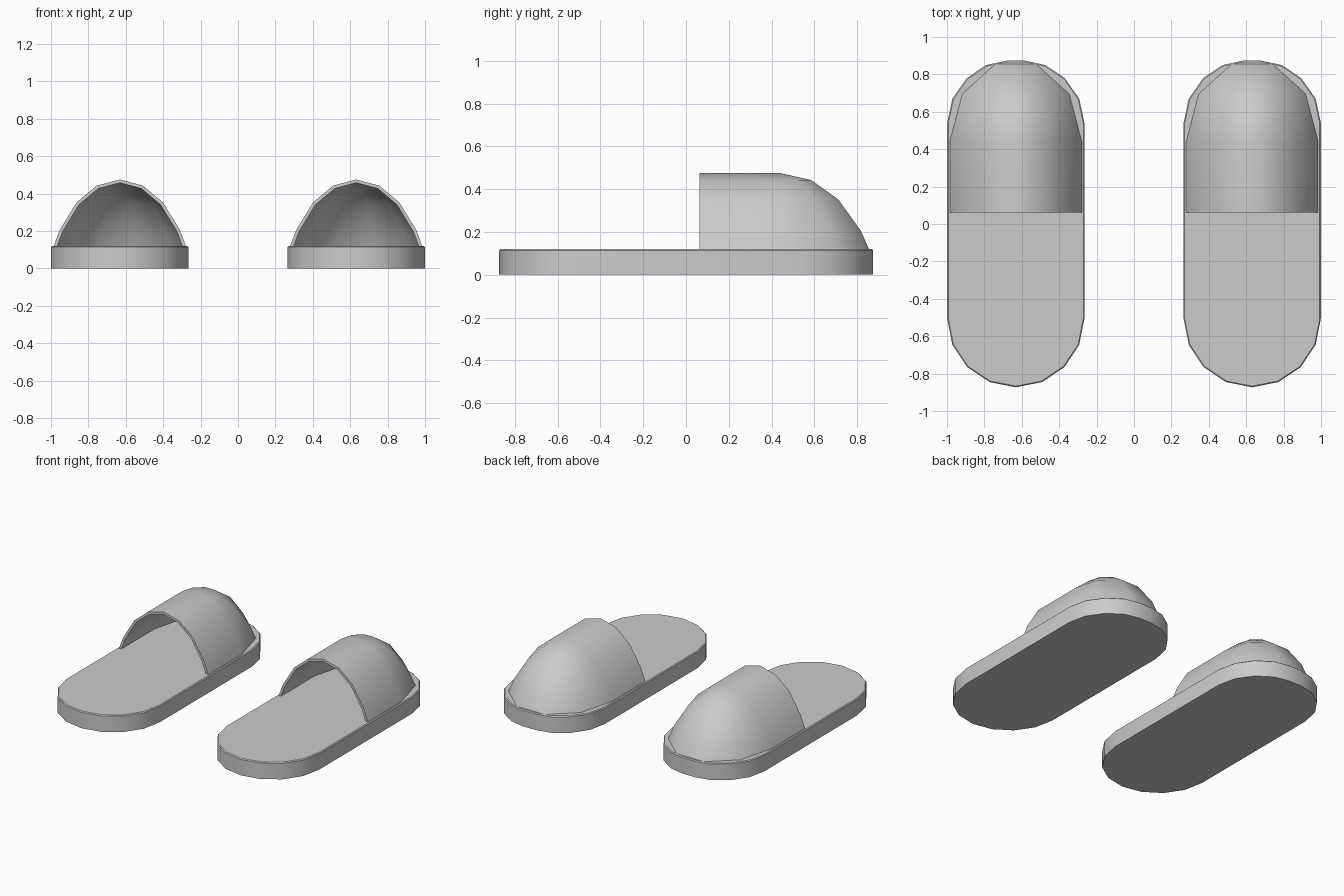
import bpy
import bmesh
from math import sin, cos, radians

if "Cube" in bpy.data.objects:
    bpy.data.objects.remove(bpy.data.objects["Cube"])

CX = 0.632          # centre line of each slipper
SOLE_TOP = 0.12


def make_object(name, verts, faces):
    mesh = bpy.data.meshes.new(name)
    mesh.from_pydata(verts, [], faces)
    obj = bpy.data.objects.new(name, mesh)
    bpy.context.collection.objects.link(obj)
    return obj


def edit(obj, func):
    bm = bmesh.new()
    bm.from_mesh(obj.data)
    func(bm)
    bm.to_mesh(obj.data)
    bm.free()


def finish(obj, angle):
    # mirror to the other foot, apply modifiers, smooth
    mir = obj.modifiers.new("mirror", 'MIRROR')
    mir.use_mirror_merge = False
    bpy.ops.object.select_all(action='DESELECT')
    obj.select_set(True)
    bpy.context.view_layer.objects.active = obj
    for m in list(obj.modifiers):
        bpy.ops.object.modifier_apply(modifier=m.name)
    bpy.ops.object.shade_smooth_by_angle(angle=radians(angle))


# Sole: round heel, slightly flattened toe
toe = [(0.367, 0.54), (0.339, 0.67), (0.262, 0.78), (0.158, 0.85), (0.05, 0.873)]
toe += [(-x, y) for x, y in reversed(toe)]
heel = [(0.367 * cos(radians(a * 22.5)), -0.506 + 0.367 * sin(radians(a * 22.5)))
        for a in range(8, 17)]
outline = [(CX + x, y, 0) for x, y in toe + heel]
sole = make_object("sole", outline, [list(range(len(outline)))])


def raise_sole(bm):
    res = bmesh.ops.extrude_face_region(bm, geom=bm.faces[:])
    top = [v for v in res["geom"] if isinstance(v, bmesh.types.BMVert)]
    bmesh.ops.translate(bm, verts=top, vec=(0, 0, SOLE_TOP))
    bmesh.ops.recalc_face_normals(bm, faces=bm.faces)
    rim = [e for e in bm.edges if all(v.co.z > 0.1 for v in e.verts)]
    bmesh.ops.bevel(bm, geom=rim, offset=0.006, segments=1, affect='EDGES')


edit(sole, raise_sole)
finish(sole, 40)

# Upper: half dome at the toe, continued by an open arch
rings = [(0, 0.475), (0.35, 0.442), (0.655, 0.352), (0.91, 0.205), (1, SOLE_TOP)]
RX, RY, Y_DOME, Y_OPEN = 0.353, 0.436, 0.44, 0.062
verts, faces = [], []
for s, z in rings:
    verts.append((CX + RX * s, Y_OPEN, z))
    for j in range(6):
        a = radians(36 * j)
        verts.append((CX + RX * s * cos(a), Y_DOME + RY * s * sin(a), z))
    verts.append((CX - RX * s, Y_OPEN, z))
for k in range(1, len(rings)):
    for i in range(7):
        o, n = k * 8 + i, (k - 1) * 8 + i
        faces.append((o, o + 1, n + 1, n))
upper = make_object("upper", verts, faces)
edit(upper, lambda bm: bmesh.ops.remove_doubles(bm, verts=bm.verts, dist=0.0005))
shell = upper.modifiers.new("thickness", 'SOLIDIFY')
shell.thickness = 0.018
shell.offset = -1
finish(upper, 50)
